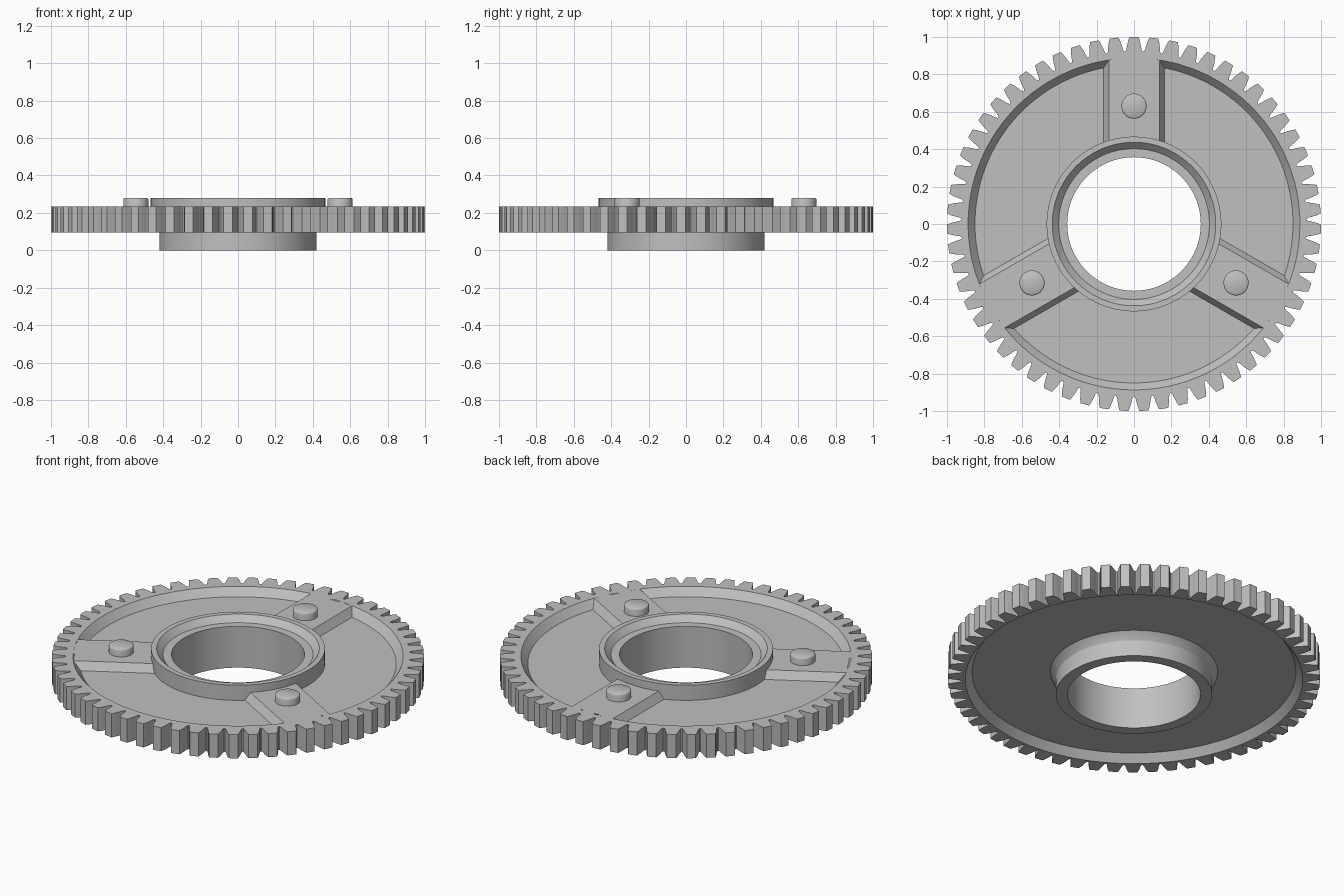
import bpy
import bmesh
from math import sin, cos, pi, sqrt, radians
from mathutils import Matrix

cube = bpy.data.objects.get("Cube")
if cube:
    bpy.data.objects.remove(cube, do_unlink=True)

TEETH = 59
TOP, BOTTOM = 0.235, 0.095        # faces of the toothed rim
FLOOR, UNDER = 0.19, 0.14         # pocket floor and underside recess
PIN_RADIUS = 0.63

metal = bpy.data.materials.new("plain grey metal")
metal.use_nodes = True
grey = (0.527, 0.527, 0.527, 1)
metal.diffuse_color = grey
metal.node_tree.nodes["Principled BSDF"].inputs["Base Color"].default_value = grey


def finish(name, bm, angle=30):
    """Turn a bmesh into a shaded object."""
    bmesh.ops.recalc_face_normals(bm, faces=bm.faces)
    mesh = bpy.data.meshes.new(name)
    bm.to_mesh(mesh)
    bm.free()
    mesh.materials.append(metal)
    obj = bpy.data.objects.new(name, mesh)
    bpy.context.collection.objects.link(obj)
    bpy.ops.object.select_all(action="DESELECT")
    obj.select_set(True)
    bpy.context.view_layer.objects.active = obj
    bpy.ops.object.shade_smooth_by_angle(angle=radians(angle))
    return obj


def loft(bm, rings):
    """Bridge closed rings of points, joining the last to the first."""
    rows = [[bm.verts.new(p) for p in ring] for ring in rings]
    for a, b in zip(rows, rows[1:] + rows[:1]):
        for i in range(len(a)):
            j = (i + 1) % len(a)
            bm.faces.new((a[i], a[j], b[j], b[i]))


def ring(radii, angles, z):
    return [(r * cos(t), r * sin(t), z) for r, t in zip(radii, angles)]


def circle(r, angles, z):
    return ring([r] * len(angles), angles, z)


# Toothed plate: half a tooth as (radius, half width), mirrored and repeated
half_tooth = [(1.0, 0.024), (0.98, 0.031), (0.955, 0.037),
              (0.932, 0.041), (0.923, 0.046)]
tooth = [(r, -w / r) for r, w in reversed(half_tooth)] + \
        [(r, w / r) for r, w in half_tooth]
radii, angles = [], []
for n in range(TEETH):
    for r, offset in tooth:
        radii.append(r)
        angles.append(pi / 2 + 2 * pi * n / TEETH + offset)

bm = bmesh.new()
loft(bm, [
    circle(0.887, angles, TOP),
    ring(radii, angles, TOP),
    ring(radii, angles, BOTTOM),
    circle(0.906, angles, BOTTOM),
    circle(0.87, angles, UNDER),
    circle(0.43, angles, UNDER),
    circle(0.43, angles, FLOOR),
    circle(0.85, angles, FLOOR),
])
finish("toothed_plate", bm)

# Hub: turned sleeve with a chamfered mouth and a flared root
hub_profile = [(0.357, 0), (0.42, 0), (0.42, 0.095), (0.45, UNDER),
               (0.467, 0.15), (0.467, 0.28), (0.437, 0.28),
               (0.403, 0.245), (0.357, 0.245)]
turns = [2 * pi * i / 128 for i in range(128)]
bm = bmesh.new()
loft(bm, [circle(r, turns, z) for r, z in hub_profile])
finish("hub", bm)

# Spokes with sloped sides and round-topped pins
steps = [-0.135 + 0.27 * i / 8 for i in range(9)]
section = [(-0.166, FLOOR - 0.005)] + [(x, TOP) for x in steps] + \
          [(0.166, FLOOR - 0.005)]
for n, side in enumerate(("back", "right", "left")):
    turn = Matrix.Rotation(2 * pi * n / 3, 4, "Z")

    bm = bmesh.new()
    ends = []
    for top_r, low_r in ((0.455, 0.455), (0.887, 0.848)):
        ends.append([bm.verts.new((x, sqrt((top_r if z == TOP else low_r) ** 2 - x * x), z))
                     for x, z in section])
    inner, outer = ends
    for i in range(len(section)):
        j = (i + 1) % len(section)
        bm.faces.new((inner[i], inner[j], outer[j], outer[i]))
    bm.faces.new(inner)
    bm.faces.new(outer)
    bm.transform(turn)
    finish(side + "_spoke", bm)

    bm = bmesh.new()
    pin_profile = [(0.067, TOP - 0.02), (0.067, 0.272), (0.065, 0.277), (0.06, 0.28)]
    rows = [[bm.verts.new(p) for p in circle(r, turns[::3], z)] for r, z in pin_profile]
    for a, b in zip(rows, rows[1:]):
        for i in range(len(a)):
            j = (i + 1) % len(a)
            bm.faces.new((a[i], a[j], b[j], b[i]))
    bm.faces.new(rows[0])
    bm.faces.new(rows[-1])
    bm.transform(turn @ Matrix.Translation((0, PIN_RADIUS, 0)))
    finish(side + "_pin", bm, 40)
